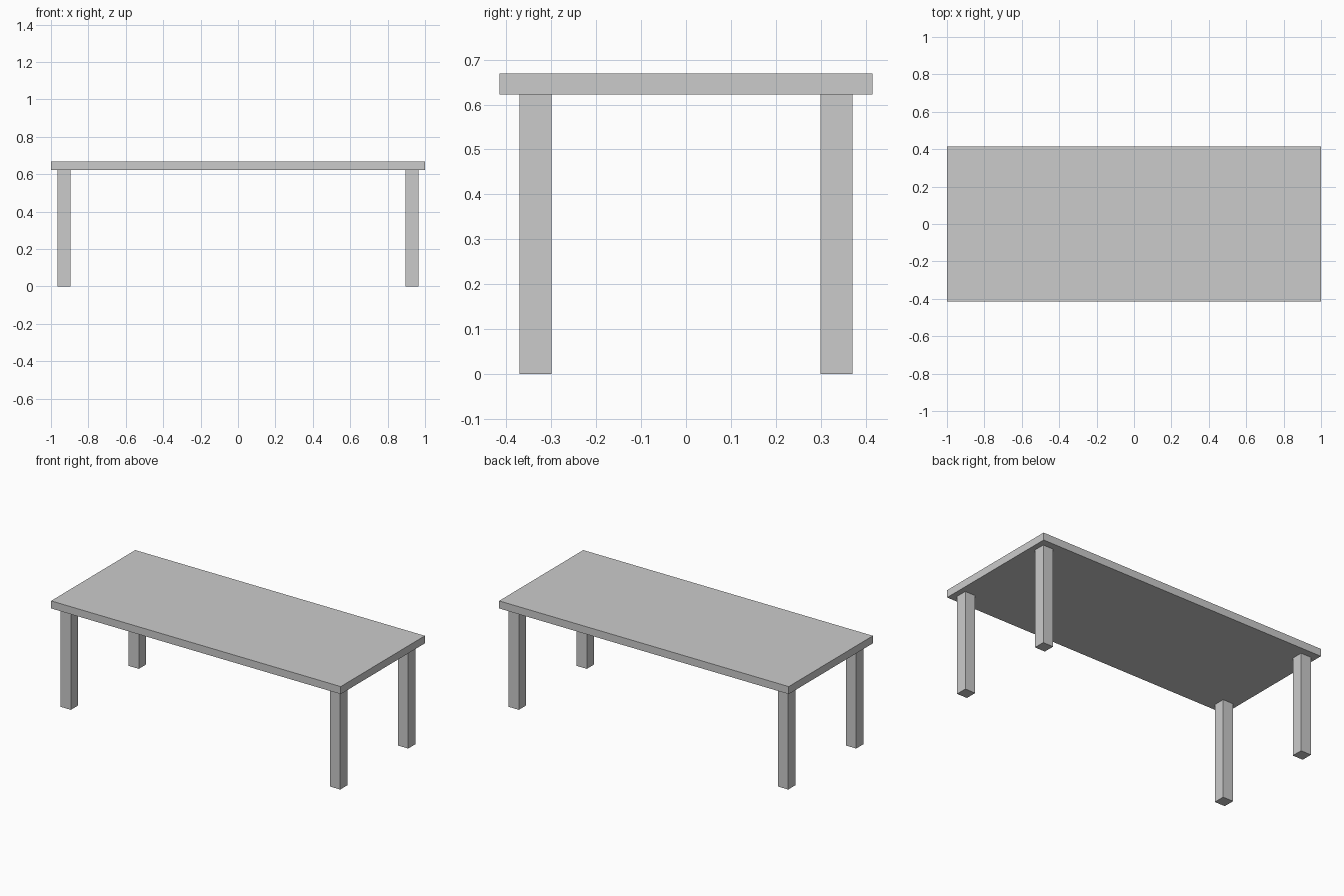
import bpy

if "Cube" in bpy.data.objects:
    bpy.data.objects.remove(bpy.data.objects["Cube"])


def box(name, lo, hi):
    """Axis-aligned box between two corners."""
    centre = [(a + b) / 2 for a, b in zip(lo, hi)]
    bpy.ops.mesh.primitive_cube_add(size=1, location=centre)
    ob = bpy.context.object
    ob.name = name
    ob.scale = [b - a for a, b in zip(lo, hi)]
    bpy.ops.object.transform_apply(location=False, rotation=False, scale=True)
    return ob


HALF_X, HALF_Y = 1.0, 0.415
TOP_Z, UNDER_Z = 0.669, 0.622
LEG = 0.071
LEG_X, LEG_Y = 0.93, 0.335  # leg centres

# Table top
box("table_top", (-HALF_X, -HALF_Y, UNDER_Z), (HALF_X, HALF_Y, TOP_Z))

# Four square legs
for sx, side in ((-1, "left"), (1, "right")):
    for sy, end in ((-1, "front"), (1, "back")):
        x, y = sx * LEG_X, sy * LEG_Y
        box(f"{end}_{side}_leg",
            (x - LEG / 2, y - LEG / 2, 0), (x + LEG / 2, y + LEG / 2, UNDER_Z))
